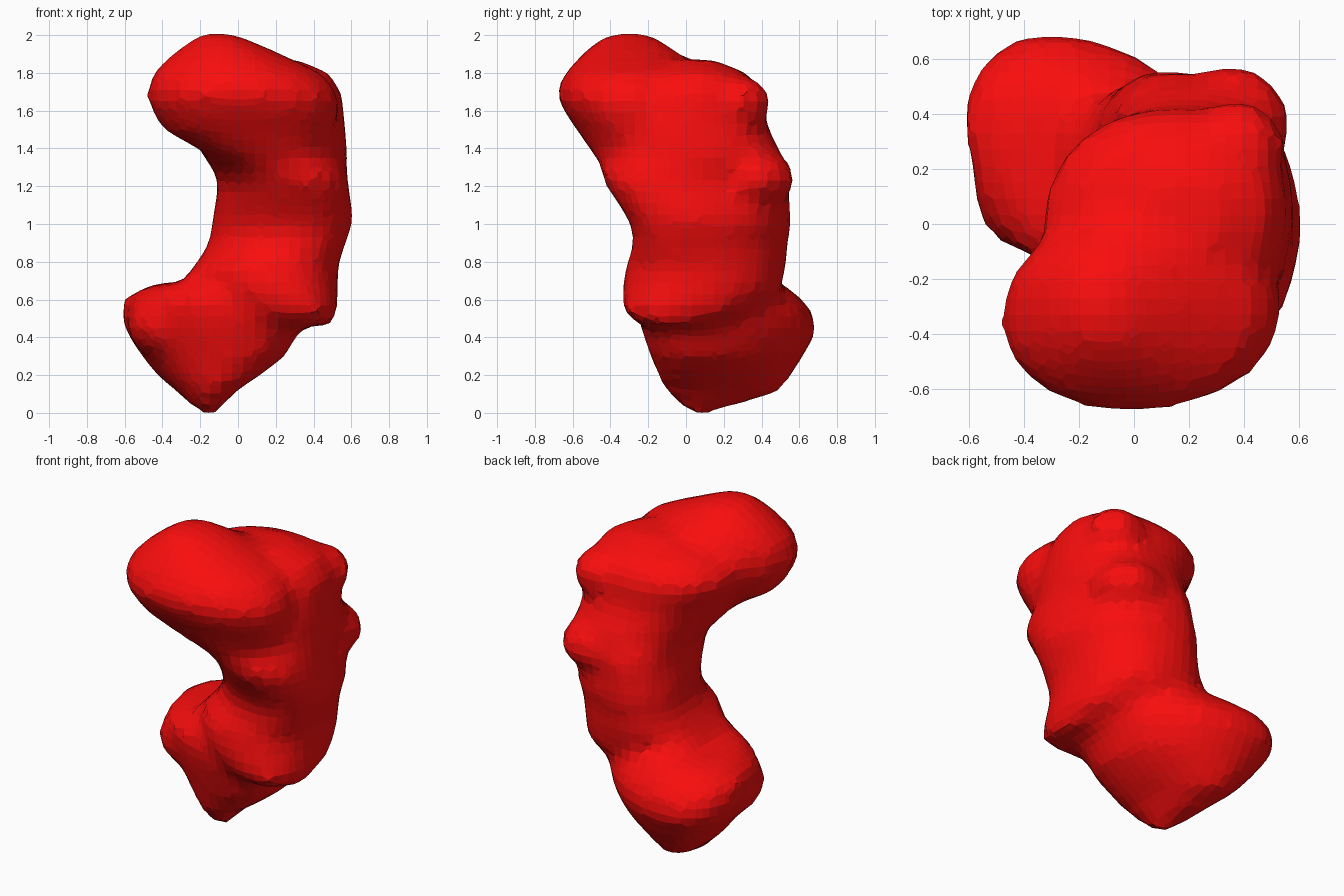
import bpy, bmesh, math
from mathutils import Matrix, Vector

N = 28
bm = bmesh.new()


def spow(v, e):
    return math.copysign(abs(v) ** e, v)


def loft(slices, skew_at, power):
    """Stack of skewed rounded sections: z, x min, x max, y min, y max."""
    rings = []
    for z, x0, x1, y0, y1 in slices:
        ring = []
        k = skew_at(z)
        for i in range(N):
            t = 2 * math.pi * i / N
            x = (x0 + x1) / 2 + (x1 - x0) / 2 * spow(math.cos(t), power)
            y = (y0 + y1) / 2 + (y1 - y0) / 2 * spow(math.sin(t + k), power)
            ring.append(bm.verts.new((x, y, z)))
        rings.append(ring)
    for a, b in zip(rings, rings[1:]):
        for i in range(N):
            j = (i + 1) % N
            bm.faces.new((a[i], a[j], b[j], b[i]))
    bm.faces.new(rings[0][::-1])
    bm.faces.new(rings[-1])


def lump(center, radii):
    m = Matrix.Translation(Vector(center)) @ Matrix.Diagonal((*radii, 1))
    bmesh.ops.create_icosphere(bm, subdivisions=3, radius=1, matrix=m)


# Lower lobe, leaning left and back
loft([
    (0.00, -0.21, -0.11, 0.01, 0.13),
    (0.11, -0.32, -0.02, -0.11, 0.49),
    (0.20, -0.43, 0.12, -0.15, 0.56),
    (0.30, -0.51, 0.25, -0.19, 0.62),
    (0.42, -0.59, 0.32, -0.23, 0.69),
    (0.52, -0.62, 0.38, -0.26, 0.68),
    (0.62, -0.60, 0.40, -0.27, 0.60),
    (0.69, -0.42, 0.36, -0.22, 0.50),
], lambda z: -0.35, 0.92)
lump((-0.37, 0.16, 0.47), (0.22, 0.27, 0.19))

# Column
loft([
    (0.46, 0.12, 0.49, -0.24, 0.10),
    (0.54, 0.00, 0.53, -0.34, 0.35),
    (0.65, -0.18, 0.53, -0.34, 0.50),
    (0.77, -0.24, 0.53, -0.32, 0.53),
    (0.90, -0.15, 0.57, -0.28, 0.54),
    (1.00, -0.14, 0.61, -0.29, 0.56),
    (1.12, -0.12, 0.60, -0.37, 0.55),
    (1.24, -0.10, 0.58, -0.45, 0.55),
    (1.35, -0.18, 0.58, -0.48, 0.52),
    (1.50, -0.26, 0.57, -0.46, 0.44),
    (1.60, -0.32, 0.56, -0.42, 0.42),
    (1.70, -0.34, 0.55, -0.38, 0.42),
    (1.80, -0.22, 0.48, -0.28, 0.32),
    (1.87, 0.06, 0.32, -0.10, 0.15),
], lambda z: -0.1 if z < 0.85 else -0.28 if z < 1.3 else 0.08, 0.9)

# Upper lobe, overhanging to the front and left
loft([
    (1.38, -0.18, 0.47, -0.50, 0.00),
    (1.50, -0.40, 0.51, -0.58, 0.00),
    (1.60, -0.46, 0.54, -0.65, 0.02),
    (1.70, -0.49, 0.53, -0.69, 0.04),
    (1.80, -0.45, 0.44, -0.64, 0.02),
    (1.89, -0.36, 0.25, -0.56, -0.02),
    (1.97, -0.25, 0.07, -0.47, -0.13),
    (2.01, -0.19, -0.04, -0.38, -0.22),
], lambda z: 0.05, 0.95)

# Knobs on the back and right
lump((0.37, 0.28, 1.64), (0.18, 0.17, 0.15))
lump((0.27, 0.08, 1.70), (0.20, 0.18, 0.17))
lump((0.35, 0.36, 1.24), (0.22, 0.22, 0.15))

bmesh.ops.recalc_face_normals(bm, faces=bm.faces)
mesh = bpy.data.meshes.new("curved_blob")
bm.to_mesh(mesh)
bm.free()
blob = bpy.data.objects.new("curved_blob", mesh)
bpy.context.collection.objects.link(blob)

# Fuse the lobes into one faceted skin
fuse = blob.modifiers.new("fuse", 'REMESH')
fuse.mode = 'VOXEL'
fuse.voxel_size = 0.06
soften = blob.modifiers.new("soften", 'SMOOTH')
soften.factor = 0.5
soften.iterations = 2

red = bpy.data.materials.new("red")
red.diffuse_color = (0.95, 0.004, 0.004, 1)
mesh.materials.append(red)
